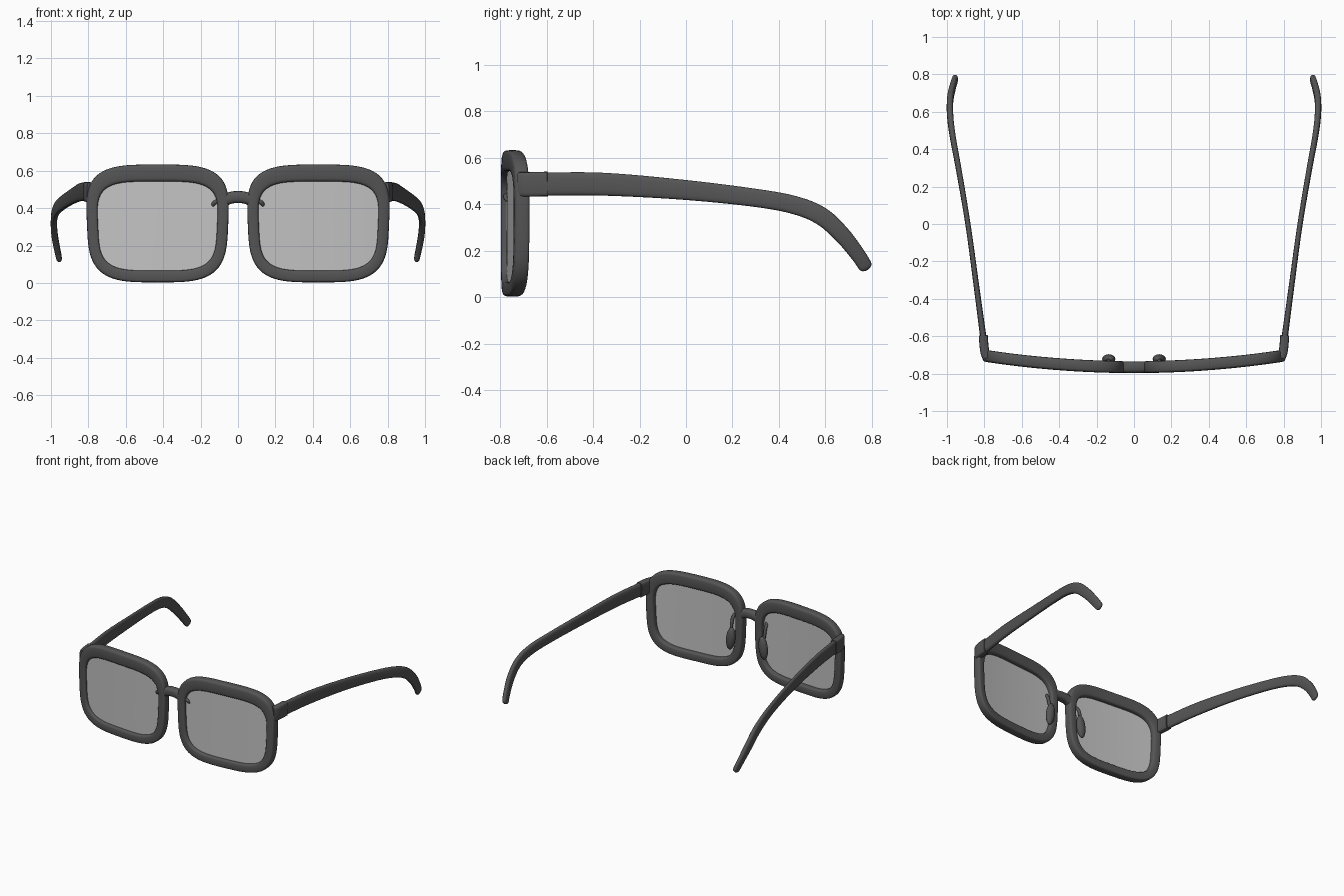
import bpy, bmesh, math
from mathutils import Vector

if "Cube" in bpy.data.objects:
    bpy.data.objects.remove(bpy.data.objects["Cube"])


def material(name, value, alpha=1.0):
    m = bpy.data.materials.new(name)
    m.use_nodes = True
    m.diffuse_color = (value, value, value, alpha)
    m.node_tree.nodes["Principled BSDF"].inputs["Base Color"].default_value = (value, value, value, 1)
    return m


FRAME = material("dark grey plastic", 0.09)
LENS = material("light grey lens", 0.55)


def power(v, n):
    return math.copysign(abs(v) ** (2 / n), v)


def loop(count, n):
    """Unit superellipse: a rounded square for large n."""
    steps = [2 * math.pi * i / count for i in range(count)]
    return [(power(math.cos(a), n), power(math.sin(a), n)) for a in steps]


def loft(name, rings, mat, closed=False, mirror=True, angle=50):
    """Skin a list of rings; either close the chain or cap both ends."""
    bm = bmesh.new()
    rows = [[bm.verts.new(p) for p in ring] for ring in rings]
    size = len(rows[0])
    pairs = list(zip(rows, rows[1:])) + ([(rows[-1], rows[0])] if closed else [])
    for a, b in pairs:
        for i in range(size):
            j = (i + 1) % size
            bm.faces.new((a[i], a[j], b[j], b[i]))
    if not closed:
        bm.faces.new(rows[0])
        bm.faces.new(rows[-1])
    bmesh.ops.recalc_face_normals(bm, faces=bm.faces)
    mesh = bpy.data.meshes.new(name)
    bm.to_mesh(mesh)
    bm.free()
    obj = bpy.data.objects.new(name, mesh)
    bpy.context.collection.objects.link(obj)
    mesh.materials.append(mat)
    if mirror:
        obj.modifiers.new("Mirror", 'MIRROR')
    bpy.ops.object.select_all(action='DESELECT')
    obj.select_set(True)
    bpy.context.view_layer.objects.active = obj
    bpy.ops.object.shade_smooth_by_angle(angle=math.radians(angle))
    return obj


def spline(points, steps):
    """Catmull-Rom interpolation through points of any dimension."""
    pts = [Vector(p) for p in points]
    pts = [2 * pts[0] - pts[1]] + pts + [2 * pts[-1] - pts[-2]]
    out = []
    for a, b, c, d in zip(pts, pts[1:], pts[2:], pts[3:]):
        for k in range(steps):
            t = k / steps
            out.append(0.5 * (2 * b + (c - a) * t + (2 * a - 5 * b + 4 * c - d) * t ** 2
                              + (3 * b - a - 3 * c + d) * t ** 3))
    return out + [pts[-2]]


def sweep(name, path, sizes, n, mat, side=(1, 0, 0), **options):
    """Sweep a rounded section of half sizes (width, height) along a path."""
    rings = []
    for i, p in enumerate(path):
        tangent = (path[min(i + 1, len(path) - 1)] - path[max(i - 1, 0)]).normalized()
        up = tangent.cross(Vector(side)).normalized()
        across = up.cross(tangent)
        w, h = sizes[i]
        rings.append([p + across * w * u + up * h * v for u, v in loop(16, n)])
    return loft(name, rings, mat, **options)


def bow(x):
    """Front surface of the gently wrapped frame."""
    return -0.797 + 0.095 * x * x


# Rims: outlines slightly narrower towards the bottom
def outline(cx, cz, half_w, half_h, n):
    return [(cx + half_w * u * (1 + 0.035 * v), cz + half_h * v) for u, v in loop(96, n)]


outer = outline(0.43, 0.318, 0.378, 0.315, 3.6)
inner = outline(0.43, 0.304, 0.318, 0.238, 4.0)
rings = []
for (ox, oz), (ix, iz) in zip(outer, inner):
    ring = []
    for u, v in loop(20, 4.5):
        t = (u + 1) / 2
        x, z = ix + (ox - ix) * t, iz + (oz - iz) * t
        ring.append((x, bow(x) + 0.032 * (1 + v), z))
    rings.append(ring)
loft("rims", rings, FRAME, closed=True)

# Lenses: thin curved panes inside the rims
pane = []
for scale, depth in [(s / 8, 0.024) for s in range(1, 9)] + [(s / 8, 0.032) for s in range(8, 0, -1)]:
    pane.append([(0.43 + (x - 0.43) * scale * 1.02,
                  bow(0.43 + (x - 0.43) * scale) + depth,
                  0.304 + (z - 0.304) * scale * 1.02) for x, z in inner])
loft("lenses", pane, LENS)

# Bridge
path = spline([(-0.085, -0.765, 0.437), (-0.04, -0.765, 0.455), (0, -0.765, 0.459),
               (0.04, -0.765, 0.455), (0.085, -0.765, 0.437)], 4)
sweep("bridge", path, [(0.031, 0.032)] * len(path), 3, FRAME, side=(0, 1, 0), mirror=False)

# Hinge end pieces wrapping from the rims to the temples
path = spline([(0.785, -0.715, 0.485), (0.796, -0.69, 0.485),
               (0.802, -0.65, 0.486), (0.806, -0.595, 0.487)], 4)
sweep("end_pieces", path, [(0.024, 0.053)] * len(path), 5, FRAME)

# Temples: x, y, z, half width, half height along the arm
arm = spline([(0.805, -0.61, 0.487, 0.017, 0.05), (0.84, -0.35, 0.486, 0.015, 0.049),
              (0.885, -0.02, 0.463, 0.014, 0.043), (0.935, 0.28, 0.430, 0.015, 0.039),
              (0.968, 0.46, 0.398, 0.016, 0.039), (0.983, 0.58, 0.350, 0.017, 0.039),
              (0.982, 0.67, 0.270, 0.017, 0.036), (0.967, 0.74, 0.182, 0.016, 0.032),
              (0.957, 0.77, 0.136, 0.015, 0.030)], 6)
path, sizes = [p.to_3d() for p in arm], [(p[3], p[4]) for p in arm]
direction = (path[-1] - path[-2]).normalized()
for a in (0.35, 0.7, 1.05, 1.4):
    path.append(path[len(arm) - 1] + direction * 0.022 * math.sin(a))
    sizes.append((0.015 * math.cos(a), 0.030 * math.cos(a)))
sweep("temples", path, sizes, 3, FRAME)

# Nose pads: flattened ovals behind the lenses, on short wire arms
lean = Vector((0.12, 0.0, -1.0)).normalized()
path, sizes = [], []
for i in range(13):
    a = math.pi * (0.02 + 0.96 * i / 12)
    path.append(Vector((0.135, -0.722, 0.255)) - lean * 0.085 * math.cos(a))
    sizes.append((0.034 * math.sin(a), 0.026 * math.sin(a)))
sweep("nose_pads", path, sizes, 2, FRAME)

path = spline([(0.085, -0.765, 0.44), (0.125, -0.775, 0.43), (0.137, -0.745, 0.39),
               (0.135, -0.725, 0.30)], 5)
sweep("pad_arms", path, [(0.011, 0.011)] * len(path), 2, FRAME, side=(0.3, 1, 0.2))
